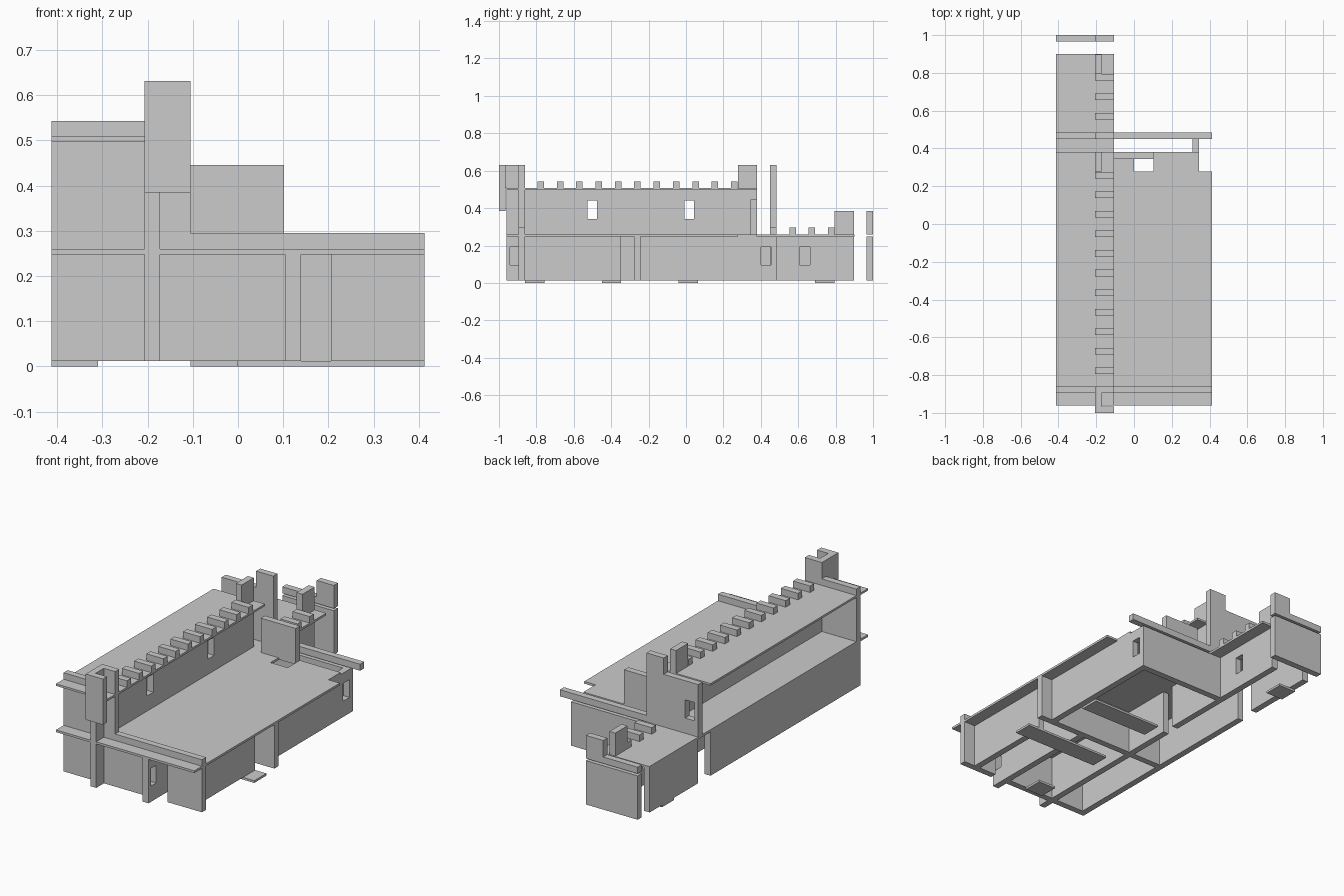
import bpy, bmesh
from mathutils import Vector

if "Cube" in bpy.data.objects:
    bpy.data.objects.remove(bpy.data.objects["Cube"])

T = 0.035            # panel thickness
Z0, Z1 = 0.012, 0.248  # ground floor walls
Z2, Z3 = 0.26, 0.497   # upper floor walls
Z4 = 0.508           # top of upper roof


def sheet(name, axis, at, thick, rect, holes=()):
    """Flat panel normal to axis, starting at 'at'; rect and holes are (u0, u1, v0, v1)."""
    rects = [rect, *holes]
    us = sorted({u for r in rects for u in r[:2] if rect[0] <= u <= rect[1]})
    vs = sorted({v for r in rects for v in r[2:] if rect[2] <= v <= rect[3]})

    def point(u, v):
        c = [u, v]
        c.insert(axis, at)
        return Vector(c)

    bm = bmesh.new()
    for a, b in zip(us, us[1:]):
        for c, d in zip(vs, vs[1:]):
            mu, mv = (a + b) / 2, (c + d) / 2
            if any(h[0] < mu < h[1] and h[2] < mv < h[3] for h in holes):
                continue
            bm.faces.new([bm.verts.new(point(*p)) for p in ((a, c), (b, c), (b, d), (a, d))])
    bmesh.ops.remove_doubles(bm, verts=bm.verts[:], dist=1e-5)
    out = bmesh.ops.extrude_face_region(bm, geom=bm.faces[:], use_keep_orig=True)
    move = Vector((0, 0, 0))
    move[axis] = thick
    bmesh.ops.translate(bm, vec=move, verts=[g for g in out["geom"] if isinstance(g, bmesh.types.BMVert)])
    bmesh.ops.recalc_face_normals(bm, faces=bm.faces[:])
    bmesh.ops.dissolve_limit(bm, angle_limit=0.01, verts=bm.verts[:], edges=bm.edges[:])
    me = bpy.data.meshes.new(name)
    bm.to_mesh(me)
    bm.free()
    ob = bpy.data.objects.new(name, me)
    bpy.context.collection.objects.link(ob)
    return ob


X, Y, Z = 0, 1, 2

# Ground floor: walls running front to back
sheet("left_wall", X, -0.412, T, (-0.86, 0.38, Z0, Z1))
sheet("left_rear_wall", X, -0.412, T, (0.485, 0.897, Z0, Z1))
sheet("spine_wall", X, -0.207, T, (-0.96, 0.897, Z0, Z1),
      [(0.608, 0.662, 0.097, 0.192), (0.03, 0.10, Z0, Z1)])
sheet("inner_wall", X, 0.104, T, (-0.96, -0.277, Z0, Z1), [(-0.94, -0.895, 0.097, 0.192)])
sheet("right_front_wall", X, 0.31, T, (-0.86, -0.347, Z0, Z1))
sheet("right_rear_wall", X, 0.31, T, (-0.245, 0.485, Z0, Z1), [(0.402, 0.455, 0.097, 0.192)])

# Ground floor: walls running side to side
sheet("front_wall", Y, -0.895, T, (-0.412, 0.412, Z0, Z1), [(0.138, 0.206, Z0, Z1)])
sheet("cross_wall", Y, -0.279, T, (-0.377, 0.412, Z0, Z1))
sheet("terrace_rear_wall", Y, 0.45, T, (-0.172, 0.31, Z0, Z1))
sheet("annex_rear_wall", Y, 0.965, T, (-0.412, -0.105, Z0, Z1))

# Floor strips and doorsteps on the ground
for name, x0, x1, y0, y1 in (("front_step", -0.105, 0, -0.86, -0.757),
                             ("side_step", -0.105, 0.412, -0.45, -0.347),
                             ("middle_step", -0.105, 0.31, -0.04, 0.065),
                             ("annex_step", -0.412, -0.31, 0.69, 0.793)):
    sheet(name, Z, 0, Z0, (x0, x1, y0, y1))

# Terrace slab with its notches and stair hole, and the upper roof
sheet("terrace_slab", Z, Z1, Z2 - Z1, (-0.412, 0.412, -0.96, 0.9),
      [(-0.105, 0.412, 0.38, 0.9), (0.345, 0.412, 0.277, 0.38), (0.0, 0.102, 0.277, 0.35)])
sheet("upper_roof", Z, Z3, Z4 - Z3, (-0.412, -0.105, -0.96, 0.38))

# Upper floor walls
sheet("upper_spine_wall", X, -0.207, T, (-0.96, 0.38, Z2, Z3),
      [(-0.527, -0.475, 0.342, 0.44), (-0.008, 0.043, 0.342, 0.44)])
sheet("upper_front_wall", Y, -0.895, T, (-0.412, -0.105, Z2, Z3))
sheet("upper_rear_wall", Y, 0.45, T, (-0.412, -0.105, Z2, Z4), [(-0.39, -0.335, 0.342, 0.44)])
sheet("stair_screen", Y, 0.345, T, (-0.105, 0.102, Z2, 0.445))

# Low parapets
for name, y, x0, x1, z in (("terrace_front", -0.895, -0.105, 0.412, Z2),
                           ("terrace_rear", 0.45, -0.105, 0.412, Z2),
                           ("annex_rear", 0.965, -0.412, -0.207, Z2),
                           ("roof_front", -0.895, -0.412, -0.207, Z4),
                           ("roof_rear", 0.45, -0.412, -0.207, Z4)):
    sheet(name + "_parapet", Y, y, T, (x0, x1, z, z + T))

# Raised corner panels
for name, y, z0, z1 in (("front_outer", -1.0, 0.385, 0.631), ("front_inner", -0.895, Z4, 0.631),
                        ("rear", 0.45, Z4, 0.631), ("annex", 0.965, Z2, 0.384)):
    sheet(name + "_corner_panel", Y, y, T, (-0.207, -0.105, z0, z1))
for name, y0, y1, z0, z1 in (("front", -0.965, -0.895, Z4, 0.631), ("rear", 0.277, 0.38, Z4, 0.631),
                             ("annex", 0.794, 0.897, Z2, 0.384)):
    sheet(name + "_corner_side", X, -0.207, T, (y0, y1, z0, z1))

# Battlements along the roof edges
for count, start, z in ((11, -0.777, Z4), (3, 0.57, Z2)):
    for i in range(count):
        y = start + 0.1035 * i
        sheet("battlement", Y, y - T / 2, T, (-0.207, -0.105, z, z + T))
